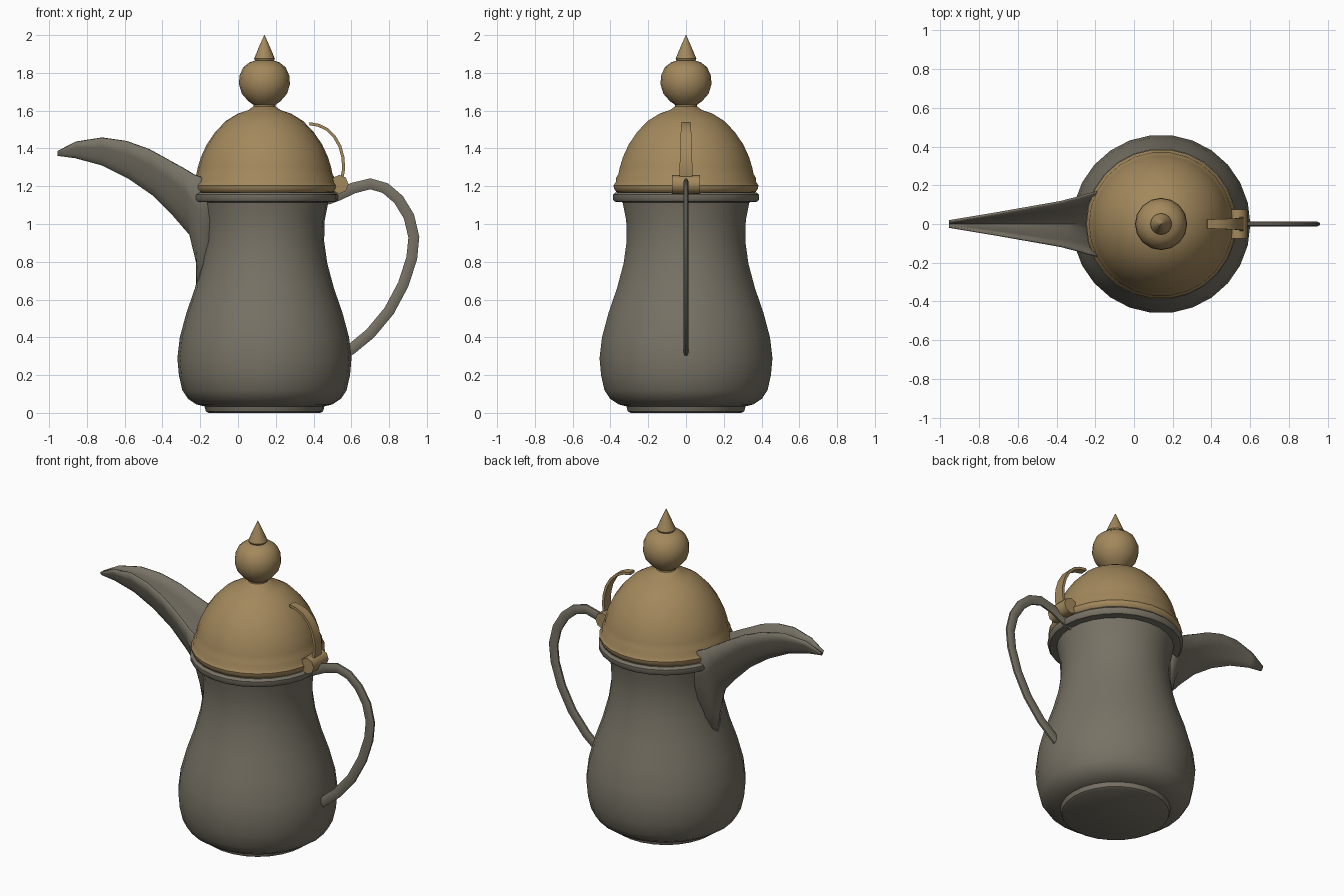
import bpy, math
from mathutils import Vector

if "Cube" in bpy.data.objects:
    bpy.data.objects.remove(bpy.data.objects["Cube"])

CX = 0.14  # axis of the pot


def material(name, rgb):
    m = bpy.data.materials.new(name)
    m.diffuse_color = (*rgb, 1)
    m.use_nodes = True
    m.node_tree.nodes["Principled BSDF"].inputs["Base Color"].default_value = m.diffuse_color
    return m


PEWTER = material("dark pewter", (0.185, 0.168, 0.130))
BRASS = material("aged brass", (0.365, 0.248, 0.108))


def make(name, verts, faces, mat, angle=40):
    me = bpy.data.meshes.new(name)
    me.from_pydata(verts, [], faces)
    me.materials.append(mat)
    ob = bpy.data.objects.new(name, me)
    bpy.context.collection.objects.link(ob)
    bpy.ops.object.select_all(action='DESELECT')
    ob.select_set(True)
    bpy.context.view_layer.objects.active = ob
    bpy.ops.object.mode_set(mode='EDIT')
    bpy.ops.mesh.select_all(action='SELECT')
    bpy.ops.mesh.normals_make_consistent(inside=False)
    bpy.ops.object.mode_set(mode='OBJECT')
    bpy.ops.object.shade_smooth_by_angle(angle=math.radians(angle))
    return ob


def rings_to_faces(count, n):
    faces = [(i * n + j, i * n + (j + 1) % n, (i + 1) * n + (j + 1) % n, (i + 1) * n + j)
             for i in range(count - 1) for j in range(n)]
    return faces + [tuple(range(n))[::-1], tuple((count - 1) * n + j for j in range(n))]


def lathe(name, profile, mat, n=26):
    verts = [(CX + r * math.cos(2 * math.pi * j / n), r * math.sin(2 * math.pi * j / n), z)
             for r, z in profile for j in range(n)]
    return make(name, verts, rings_to_faces(len(profile), n), mat)


def sweep(name, path, thick, widths, mat, n=8):
    """Sweep an n-sided section along a path in the xz plane."""
    verts = []
    turn = math.pi / n
    grow = 1 / math.cos(turn)
    for i, (x, z) in enumerate(path):
        a, b = path[max(i - 1, 0)], path[min(i + 1, len(path) - 1)]
        t = Vector((b[0] - a[0], b[1] - a[1])).normalized()
        w = widths[0] + (widths[1] - widths[0]) * i / (len(path) - 1)
        for j in range(n):
            ang = turn + 2 * math.pi * j / n
            u, v = grow * thick * math.cos(ang), grow * w * math.sin(ang)
            verts.append((x - t.y * u, v, z + t.x * u))
    return make(name, verts, rings_to_faces(len(path), n), mat)


# Body with foot, belly, waist and flared rim
body = [(0.295, 0), (0.31, 0.008), (0.318, 0.035), (0.36, 0.045), (0.405, 0.075), (0.435, 0.12),
        (0.453, 0.2), (0.461, 0.29), (0.448, 0.4), (0.413, 0.53), (0.368, 0.66), (0.333, 0.79),
        (0.316, 0.91), (0.319, 1.02), (0.338, 1.115), (0.38, 1.118), (0.39, 1.13), (0.39, 1.155),
        (0.375, 1.168)]
lathe("pot_body", body, PEWTER)

# Domed lid with beaded edge
lathe("lid", [(0.36, 1.165), (0.372, 1.17), (0.384, 1.188), (0.386, 1.205), (0.374, 1.222),
              (0.372, 1.245), (0.36, 1.265), (0.353, 1.3), (0.336, 1.355), (0.306, 1.42),
              (0.262, 1.485), (0.205, 1.545), (0.14, 1.585), (0.085, 1.603), (0.055, 1.625)], BRASS)

# Finial: ball and spike
lathe("lid_finial", [(0.06, 1.615), (0.057, 1.63), (0.085, 1.65), (0.12, 1.69), (0.135, 1.74),
                     (0.132, 1.785), (0.112, 1.83), (0.08, 1.855), (0.05, 1.865), (0.055, 1.875),
                     (0.03, 1.935), (0.001, 2.0)], BRASS, 16)

# Handle loop
sweep("handle", [(0.47, 1.13), (0.53, 1.152), (0.61, 1.19), (0.70, 1.213), (0.78, 1.19),
                 (0.85, 1.13), (0.905, 1.04), (0.931, 0.93), (0.92, 0.82), (0.875, 0.68),
                 (0.80, 0.54), (0.70, 0.42), (0.60, 0.338), (0.55, 0.305)],
      0.029, (0.013, 0.014), PEWTER)

# Hinge barrel lying across the pot
n = 8
hinge = [(0.537 + 0.048 * math.cos(2 * math.pi * j / n), y, 1.21 + 0.05 * math.sin(2 * math.pi * j / n))
         for y in (-0.075, 0.075) for j in range(n)]
make("hinge_barrel", hinge, rings_to_faces(2, n), BRASS, 50)

# Curved thumb lever
sweep("thumb_lever", [(0.548, 1.23), (0.559, 1.29), (0.556, 1.35), (0.54, 1.41), (0.51, 1.463),
                      (0.47, 1.502), (0.425, 1.523), (0.378, 1.531)],
      0.008, (0.036, 0.023), BRASS, 4)


# Open spout: keel and rim stations, U sections between them
def pot_radius(z):
    for (r0, z0), (r1, z1) in zip(body[2:14], body[3:15]):
        if z0 <= z <= z1:
            return r0 + (r1 - r0) * (z - z0) / (z1 - z0)
    return 0.365


stations = [(-0.955, 1.367, -0.955, 1.385, 0.014), (-0.86, 1.354, -0.86, 1.435, 0.030),
            (-0.72, 1.316, -0.72, 1.457, 0.053), (-0.58, 1.247, -0.59, 1.438, 0.076),
            (-0.45, 1.157, -0.47, 1.395, 0.097), (-0.34, 1.047, -0.38, 1.345, 0.113),
            (-0.252, 0.945, -0.29, 1.295, 0.136), (-0.217, 0.80, -0.235, 1.262, 0.153),
            (None, 0.66, None, 1.24, 0.168)]
steps = (0, 0.06, 0.2, 0.4, 0.65, 1)
cross = [(-1, a) for a in steps[:0:-1]] + [(1, a) for a in steps]
verts = []
for xk, zk, xr, zr, w in stations:
    for side, a in cross:
        y, z = side * w * a ** 0.6, zk + (zr - zk) * a
        if xk is None:  # last section follows the pot surface
            x = CX - math.sqrt(pot_radius(z) ** 2 - y * y) + 0.012
        else:
            x = xk + (xr - xk) * a
        verts.append((x, y, z))
m = len(cross)
faces = [(i * m + j, i * m + j + 1, (i + 1) * m + j + 1, (i + 1) * m + j)
         for i in range(len(stations) - 1) for j in range(m - 1)]
spout = make("spout", verts, faces, PEWTER, 50)
solid = spout.modifiers.new("thickness", 'SOLIDIFY')
solid.thickness = 0.012
solid.offset = 0
